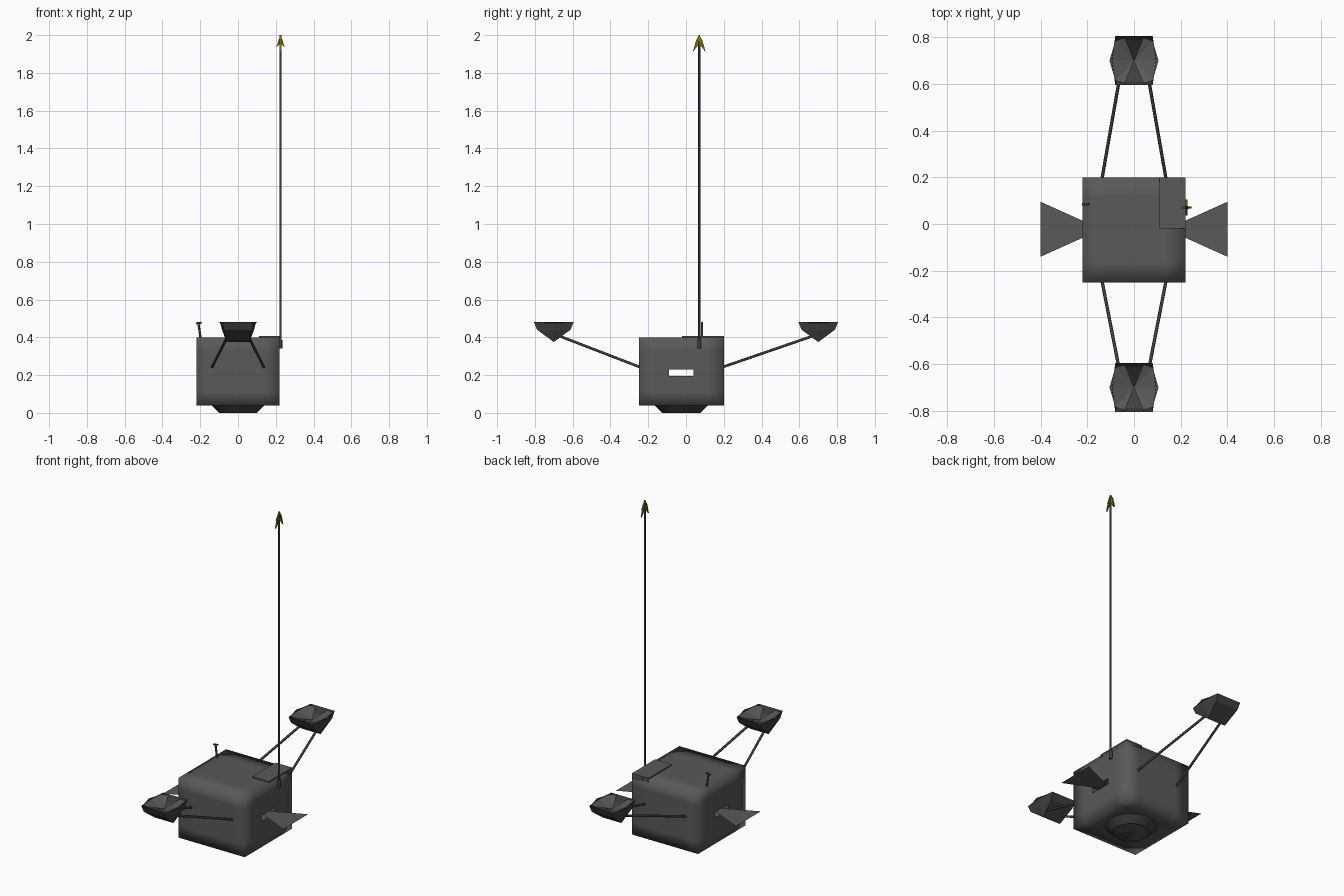
import bpy, bmesh, math
from mathutils import Vector

if "Cube" in bpy.data.objects:
    bpy.data.objects.remove(bpy.data.objects["Cube"])


def material(name, r, g, b):
    m = bpy.data.materials.new(name)
    m.diffuse_color = (r, g, b, 1)
    m.use_nodes = True
    m.node_tree.nodes["Principled BSDF"].inputs["Base Color"].default_value = m.diffuse_color
    return m


dark = material("dark_grey", 0.10, 0.10, 0.10)
black = material("near_black", 0.05, 0.05, 0.05)
yellow = material("olive_yellow", 0.17, 0.15, 0.005)


def add(name, me, mat):
    me.materials.append(mat)
    ob = bpy.data.objects.new(name, me)
    bpy.context.collection.objects.link(ob)
    return ob


def make(name, verts, faces, mat=dark):
    me = bpy.data.meshes.new(name)
    me.from_pydata(verts, [], faces)
    bm = bmesh.new()
    bm.from_mesh(me)
    bmesh.ops.recalc_face_normals(bm, faces=bm.faces)
    bm.to_mesh(me)
    bm.free()
    return add(name, me, mat)


def box(name, lo, hi, cuts=0):
    bm = bmesh.new()
    bmesh.ops.create_cube(bm, size=1)
    for v in bm.verts:
        v.co = [lo[i] + (v.co[i] + 0.5) * (hi[i] - lo[i]) for i in range(3)]
    if cuts:
        bmesh.ops.subdivide_edges(bm, edges=bm.edges[:], cuts=cuts, use_grid_fill=True)
    me = bpy.data.meshes.new(name)
    bm.to_mesh(me)
    bm.free()
    return add(name, me, dark)


def rod(name, a, b, r1, r2=None, sides=8, mat=dark):
    a, b = Vector(a), Vector(b)
    d = b - a
    bpy.ops.mesh.primitive_cone_add(vertices=sides, radius1=r1, radius2=r1 if r2 is None else r2,
                                    depth=d.length, location=(a + b) / 2)
    ob = bpy.context.object
    ob.name = name
    ob.rotation_euler = d.to_track_quat('Z', 'Y').to_euler()
    ob.data.materials.append(mat)
    bpy.ops.object.shade_smooth_by_angle(angle=math.radians(35 if sides > 10 else 50))
    return ob


# body: soft-shaded box with a slot running through it from side to side
body = box("body", (-0.22, -0.25, 0.04), (0.22, 0.20, 0.40), cuts=4)
for p in body.data.polygons:
    p.use_smooth = True
slot = box("slot_cutter", (-0.3, -0.09, 0.195), (0.3, 0.04, 0.23))
slot.hide_render = True
slot.hide_viewport = True
mod = body.modifiers.new("slot", 'BOOLEAN')
mod.operation = 'DIFFERENCE'
mod.object = slot
mod.solver = 'EXACT'

# raised lid at the rear right
box("lid", (0.11, -0.02, 0.38), (0.22, 0.20, 0.408))

# tapered base ring with a flat foot
rod("base", (0, -0.025, 0), (0, -0.025, 0.045), 0.10, 0.145, sides=16, mat=black)
rod("base_foot", (0, -0.025, 0), (0, -0.025, 0.01), 0.098, sides=16)

# thin side fins
for s, side in ((-1, "left"), (1, "right")):
    make(f"{side}_fin", [(s * 0.20, -0.05, 0.215), (s * 0.20, 0.005, 0.215),
                         (s * 0.40, 0.095, 0.215), (s * 0.40, -0.14, 0.215)], [(0, 1, 2, 3)])


# faceted scoop pads on twin arms, front and back
def pad(name, y):
    rim = [(-0.08, 0.105), (0.08, 0.105), (0.095, 0), (0.08, -0.105), (-0.08, -0.105), (-0.095, 0)]
    mid = [(-0.075, 0.088), (0.075, 0.088), (0.085, 0), (0.075, -0.088), (-0.075, -0.088), (-0.085, 0)]
    verts = [(u, y + v, 0.48) for u, v in rim] + [(u, y + v, 0.44) for u, v in mid]
    verts += [(-0.06, y, 0.375), (0.06, y, 0.375)]
    faces = [(i, (i + 1) % 6, 6 + (i + 1) % 6, 6 + i) for i in range(6)]
    faces += [(6, 7, 13, 12), (9, 10, 12, 13), (7, 8, 13), (8, 9, 13), (10, 11, 12), (11, 6, 12)]
    make(name, verts, faces, black)
    # two fan-shaped petals inside the scoop
    for s in (-1, 1):
        fan = [(0.04, 0.098), (0.08, 0.085), (0.105, 0), (0.08, -0.085), (0.04, -0.098)]
        make(name + "_petal", [(0, y, 0.445)] + [(s * u, y + v, 0.478) for u, v in fan],
             [(0, i, i + 1) for i in range(1, 5)])


for s, end, edge in ((-1, "front", 0.245), (1, "rear", 0.195)):
    pad(f"{end}_pad", s * 0.70)
    for x in (-1, 1):
        rod(f"{end}_arm", (x * 0.137, s * edge, 0.243), (x * 0.055, s * 0.665, 0.405), 0.007, mat=black)

# antenna pole with its socket
rod("antenna", (0.225, 0.07, 0.35), (0.225, 0.07, 1.97), 0.0055, mat=black)
rod("antenna_socket", (0.225, 0.07, 0.34), (0.225, 0.07, 0.385), 0.01, mat=black)

# crossed arrowhead vanes at the antenna tip
for dx, dy, w, low in ((1, 0, 0.022, 1.935), (0, 1, 0.034, 1.91)):
    t = Vector((dy, dx, 0)) * 0.004
    c = Vector((0.225, 0.07, 0))
    out = [(0, 2.0), (w * 0.5, 1.972), (w, low), (0, 1.955), (-w, low), (-w * 0.5, 1.972)]
    verts = [c + Vector((dx * u, dy * u, z)) + k * t for k in (-1, 1) for u, z in out]
    faces = [(0, 1, 2, 3), (0, 3, 4, 5), (6, 7, 8, 9), (6, 9, 10, 11)]
    faces += [(i, (i + 1) % 6, 6 + (i + 1) % 6, 6 + i) for i in range(6)]
    make("tip_vane", verts, faces, yellow)

# small sensor mast with a crossbar
rod("sensor_mast", (-0.198, 0.085, 0.395), (-0.21, 0.085, 0.478), 0.006, mat=black)
rod("sensor_bar", (-0.222, 0.085, 0.474), (-0.192, 0.085, 0.478), 0.005, mat=black)
